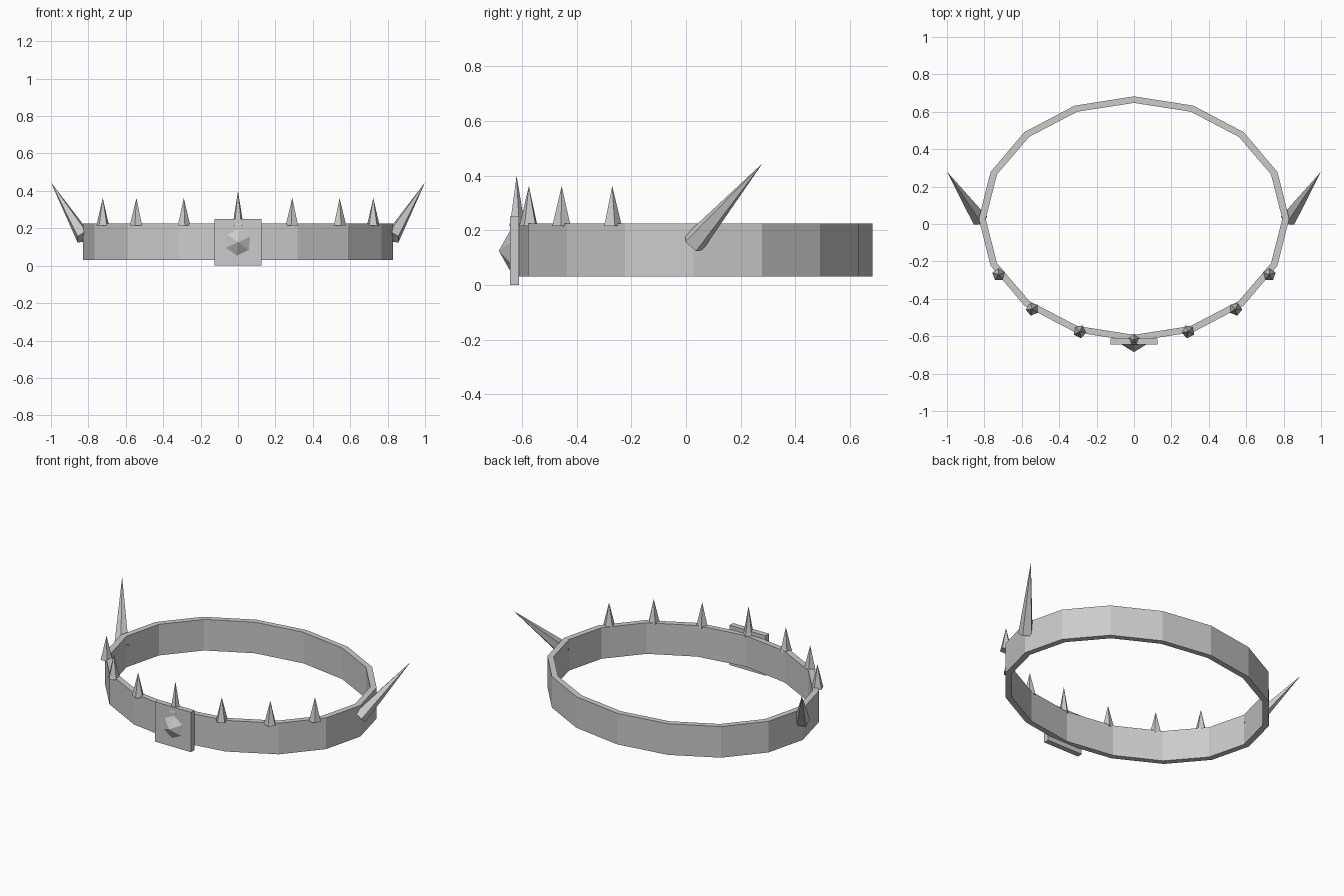
import bpy, bmesh, math
from mathutils import Vector

if "Cube" in bpy.data.objects:
    bpy.data.objects.remove(bpy.data.objects["Cube"])


def make_object(name, bm):
    bmesh.ops.recalc_face_normals(bm, faces=bm.faces)
    mesh = bpy.data.meshes.new(name)
    bm.to_mesh(mesh)
    bm.free()
    ob = bpy.data.objects.new(name, mesh)
    bpy.context.collection.objects.link(ob)
    return ob


def spike(name, base, tip, rings, sides, toward):
    """Faceted spike; rings = (fraction along axis, radius), first corner faces 'toward'."""
    base, tip = Vector(base), Vector(tip)
    d = (tip - base).normalized()
    u = Vector(toward)
    u = (u - d * u.dot(d)).normalized()
    v = d.cross(u)
    bm = bmesh.new()
    loops = []
    for f, r in rings:
        c = base.lerp(tip, f)
        loops.append([bm.verts.new(c + r * (u * math.cos(a) + v * math.sin(a)))
                      for a in (math.tau * i / sides for i in range(sides))])
    apex = bm.verts.new(tip)
    bm.faces.new(loops[0])
    for i in range(sides):
        j = (i + 1) % sides
        for lo, hi in zip(loops, loops[1:]):
            bm.faces.new((lo[i], lo[j], hi[j], hi[i]))
        bm.faces.new((loops[-1][i], loops[-1][j], apex))
    return make_object(name, bm)


# Sixteen-sided oval band with a rectangular section
CY, N = 0.0275, 16
section = [(0.83, 0.655, 0.03), (0.83, 0.655, 0.225),
           (0.793, 0.62, 0.225), (0.793, 0.62, 0.03)]
bm = bmesh.new()
cols = []
for i in range(N):
    a = math.tau * i / N
    cols.append([bm.verts.new((rx * math.cos(a), CY + ry * math.sin(a), z))
                 for rx, ry, z in section])
for i in range(N):
    p, q = cols[i], cols[(i + 1) % N]
    for k in range(4):
        m = (k + 1) % 4
        bm.faces.new((p[k], q[k], q[m], p[m]))
make_object("band", bm)

# Square plate at the front
bm = bmesh.new()
bmesh.ops.create_cube(bm, size=1)
for vert in bm.verts:
    x, y, z = vert.co
    vert.co = (x * 0.25, -0.628 + y * 0.034, 0.125 + z * 0.25)
make_object("front_plate", bm)

# Faceted stud on the plate
spike("front_stud", (0, -0.64, 0.125), (0, -0.685, 0.125), [(0, 0.08)], 6, (0.1, 0, 1))

# Small upright spikes around the front half
spike("centre_spike", (0, -0.62, 0.215), (0, -0.62, 0.40),
      [(0, 0.034), (0.12, 0.027)], 5, (0, 1, 0))
for x, y in [(0.29, -0.575), (0.543, -0.455), (0.723, -0.27)]:
    for s in (-1, 1):
        spike("small_spike", (s * x, y, 0.215), (s * x, y, 0.362),
              [(0, 0.036), (0.15, 0.03)], 5, (-s * x, -y, 0))

# Large side horns sweeping out, back and up
for s in (-1, 1):
    spike("side_horn", (s * 0.825, 0.027, 0.152), (s * 1.0, 0.28, 0.445),
          [(0, 0.044)], 5, (-s, 0, 0))
